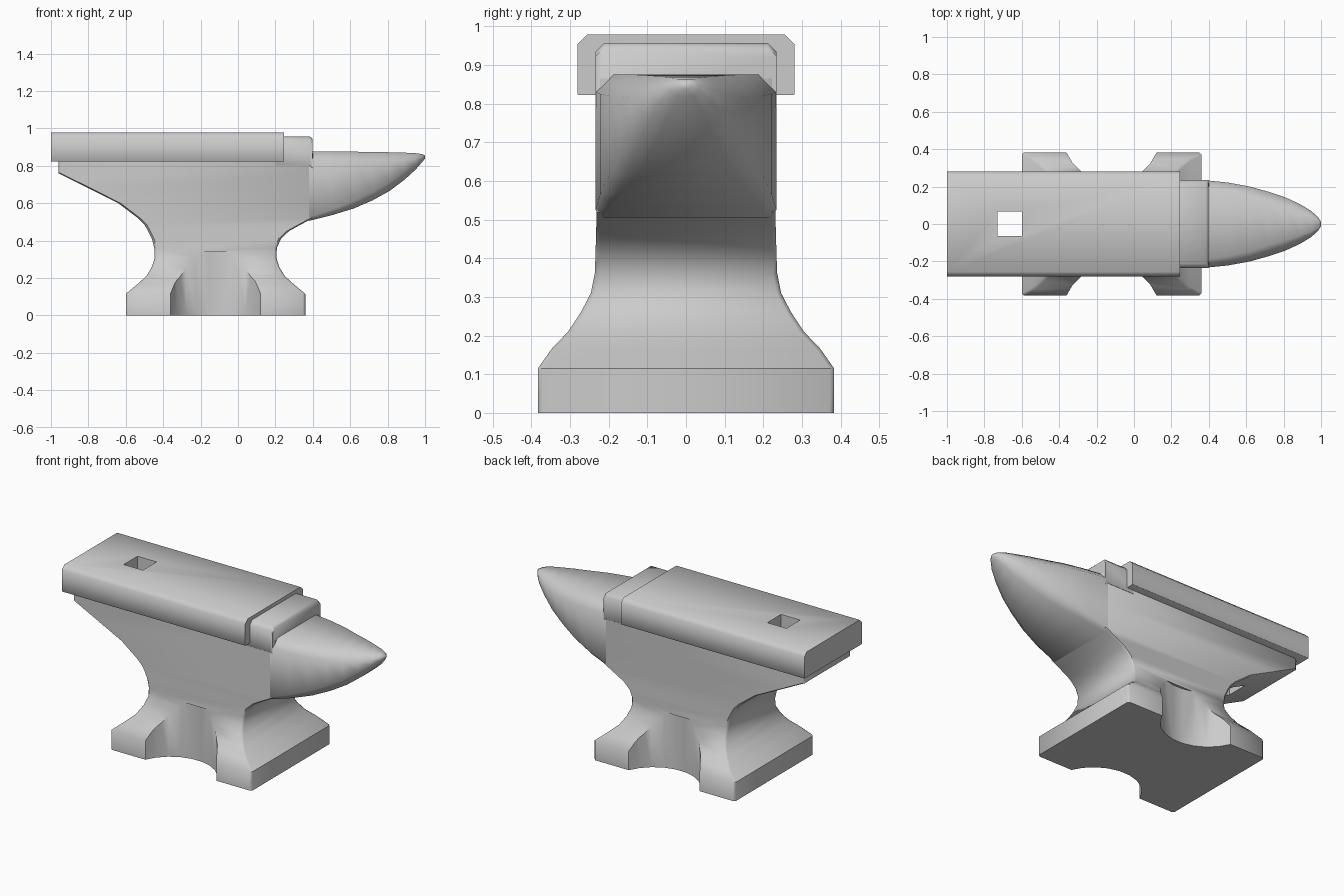
import bpy, bmesh, math

cube = bpy.data.objects.get("Cube")
if cube:
    bpy.data.objects.remove(cube, do_unlink=True)

steel = bpy.data.materials.new("grey steel")
steel.use_nodes = True
colour = (0.6, 0.6, 0.6, 1)
steel.diffuse_color = colour
steel.node_tree.nodes["Principled BSDF"].inputs["Base Color"].default_value = colour


def loft(name, rings):
    """Skin a list of equal-length closed rings and cap both ends."""
    bm = bmesh.new()
    rows = [[bm.verts.new(p) for p in ring] for ring in rings]
    for a, b in zip(rows, rows[1:]):
        for i in range(len(a)):
            j = (i + 1) % len(a)
            bm.faces.new((a[i], a[j], b[j], b[i]))
    bm.faces.new(rows[0][::-1])
    bm.faces.new(rows[-1])
    bmesh.ops.recalc_face_normals(bm, faces=bm.faces[:])
    mesh = bpy.data.meshes.new(name)
    bm.to_mesh(mesh)
    bm.free()
    obj = bpy.data.objects.new(name, mesh)
    bpy.context.collection.objects.link(obj)
    mesh.materials.append(steel)
    return obj


def chamfered(u0, u1, v0, v1, low, high):
    """Rectangle outline with chamfers at the low-v and high-v corners."""
    return [(u0 + low, v0), (u1 - low, v0), (u1, v0 + low), (u1, v1 - high),
            (u1 - high, v1), (u0 + high, v1), (u0, v1 - high), (u0, v0 + low)]


def cut(obj, cutter):
    cutter.hide_render = True
    mod = obj.modifiers.new("cut", "BOOLEAN")
    mod.object = cutter
    mod.solver = "EXACT"
    bpy.context.view_layer.objects.active = obj
    bpy.ops.object.modifier_apply(modifier=mod.name)


def smooth(obj, degrees):
    bpy.ops.object.select_all(action="DESELECT")
    obj.select_set(True)
    bpy.context.view_layer.objects.active = obj
    bpy.ops.object.shade_smooth_by_angle(angle=math.radians(degrees))


# Body: height, heel side x, horn side x, half width
levels = [(0, -.6, .36, .383), (.115, -.6, .36, .383), (.165, -.54, .3, .348),
          (.21, -.49, .25, .305), (.26, -.46, .22, .272), (.31, -.445, .205, .246),
          (.36, -.448, .208, .236), (.41, -.46, .23, .234), (.45, -.48, .272, .233),
          (.485, -.5, .335, .232), (.52, -.535, .4, .232), (.6, -.64, .4, .232),
          (.68, -.8, .4, .232), (.76, -.96, .4, .232), (.865, -.96, .4, .232)]
body = loft("body", [[(x, y, z) for x, y in chamfered(x0, x1, -w, w, .012, .012)]
                     for z, x0, x1, w in levels])

# Horn: x, underside z, top z, half width, lower chamfer, upper chamfer
sections = [(.38, .505, .875, .234, .02, .045), (.5, .535, .875, .222, .03, .05),
            (.62, .572, .875, .2, .04, .055), (.72, .615, .874, .172, .045, .06),
            (.81, .665, .872, .142, .045, .055), (.89, .725, .87, .105, .04, .045),
            (.95, .78, .867, .068, .026, .028), (.985, .82, .862, .035, .014, .014),
            (1, .838, .855, .012, .005, .005)]
horn = loft("horn", [[(x, y, z) for y, z in chamfered(-w, w, z0, z1, lo, hi)]
                     for x, z0, z1, w, lo, hi in sections])

# Face plate and the lower step beside the horn
plate = loft("face_plate", [[(x, y, z) for y, z in chamfered(-.28, .28, .822, .978, .001, .024)]
                            for x in (-1, .245)])
step = loft("step", [[(x, y, z - drop) for y, z in chamfered(-.234, .234, .8, .956, .001, .022)]
                     for x, drop in ((.2, 0), (.385, 0), (.398, .012))])

# Square tool hole through plate and heel
hole = loft("hole_cutter", [[(x, y, z) for x, y in ((-.73, -.065), (-.6, -.065),
                                                    (-.6, .068), (-.73, .068))]
                            for z in (.4, 1.1)])
cut(body, hole)
cut(plate, hole)

# Curved notches between the feet
cutters = [hole]
for side in (-1, 1):
    ring = [(math.cos(a) * .262 - .12, math.sin(a) * .262 + side * .485)
            for a in (math.tau * (i + .5) / 24 for i in range(24))]
    notch = loft("notch_cutter", [[(x, y, z) for x, y in ring] for z in (-.1, .34)])
    cut(body, notch)
    cutters.append(notch)
for c in cutters:
    bpy.data.objects.remove(c, do_unlink=True)

for part, degrees in ((body, 46), (horn, 60), (plate, 50), (step, 50)):
    smooth(part, degrees)
